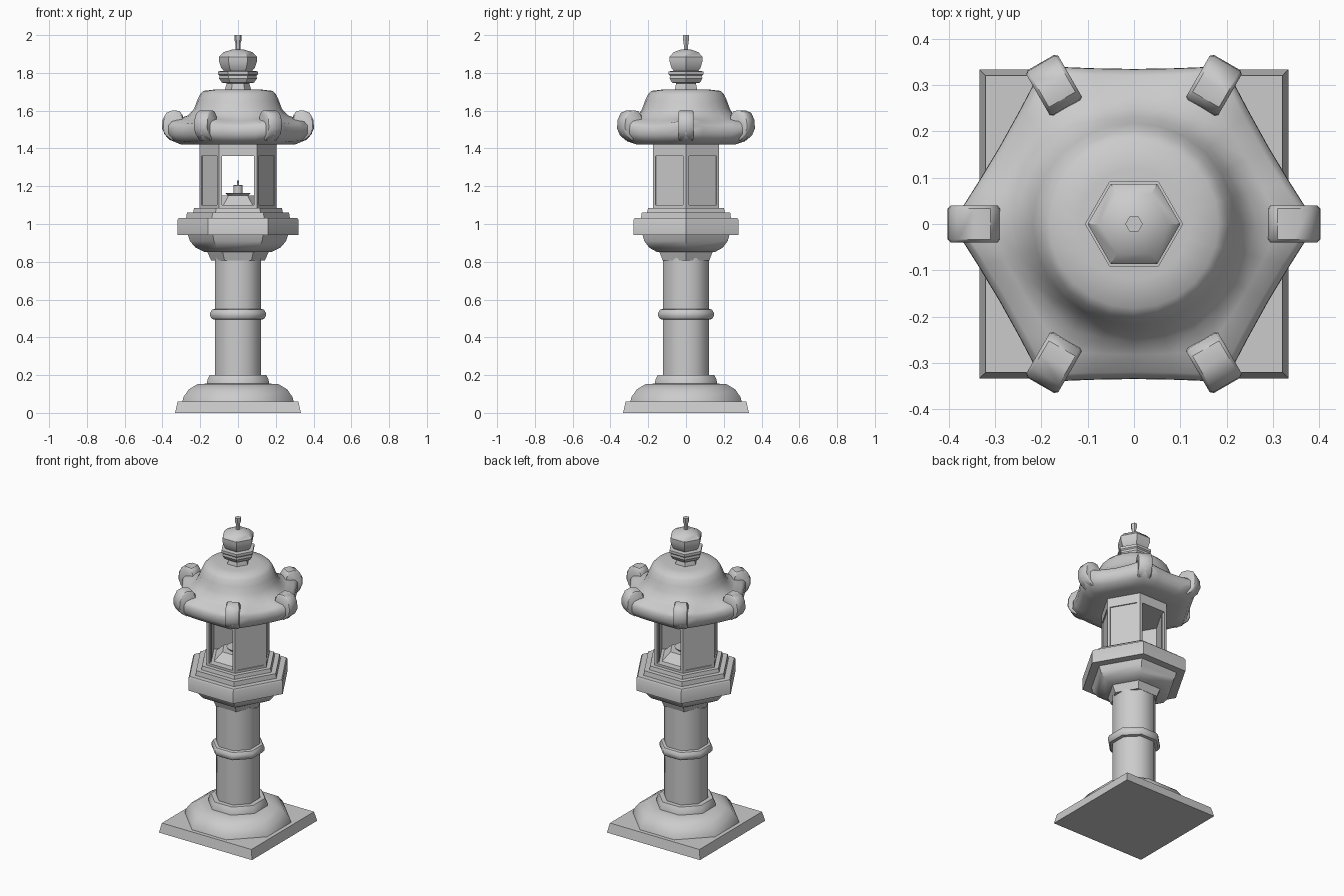
import bpy, math
from math import sin, cos, radians, tau, pi

if "Cube" in bpy.data.objects:
    bpy.data.objects.remove(bpy.data.objects["Cube"])


def make(name, verts, faces, angle=35):
    me = bpy.data.meshes.new(name)
    me.from_pydata(verts, [], faces)
    me.update()
    me.shade_smooth()
    me.set_sharp_from_angle(angle=radians(angle))
    ob = bpy.data.objects.new(name, me)
    bpy.context.collection.objects.link(ob)
    return ob


def loft(name, rings, angle=35):
    """Skin a stack of equal-length rings, bottom to top, with capped ends."""
    n = len(rings[0])
    verts = [p for r in rings for p in r]
    faces = [(k * n + i, k * n + (i + 1) % n, (k + 1) * n + (i + 1) % n, (k + 1) * n + i)
             for k in range(len(rings) - 1) for i in range(n)]
    faces.append(tuple(reversed(range(n))))
    faces.append(tuple(range(len(verts) - n, len(verts))))
    return make(name, verts, faces, angle)


def turned(name, profile, n, flat=False, angle=35):
    """Regular n-sided stack; flat=True turns a face to the front and treats
    the radius as the centre-to-face distance."""
    off = pi / n if flat else 0
    k = 1 / cos(pi / n) if flat else 1
    return loft(name, [[(r * k * cos(off + tau * i / n), r * k * sin(off + tau * i / n), z)
                        for i in range(n)] for r, z in profile], angle)


def prism(name, pts, z0, z1):
    return loft(name, [[(x, y, z) for x, y in pts] for z in (z0, z1)])


# Square foot and octagonal pedestal
turned("foot_plate", [(.333, 0), (.32, .06)], 4, True)
turned("pedestal", [(.296, .055), (.288, .085), (.26, .125), (.215, .152), (.165, .155),
                    (.162, .175), (.15, .2), (.12, .2)], 8, True, 46)
turned("column", [(.122, .19), (.122, .82)], 8, True, 46)
turned("column_ring", [(.12, .493), (.138, .497), (.147, .512), (.147, .53),
                       (.138, .547), (.12, .551)], 8, True, 46)

# Hexagonal platform
turned("column_cap", [(.143, .808), (.165, .858)], 6)
turned("platform_underside", [(.18, .853), (.225, .875), (.255, .91), (.268, .95)], 6)
turned("platform_slab", [(.32, .943), (.32, 1.022), (.312, 1.033)], 6)
turned("platform_step_lower", [(.275, 1.03), (.27, 1.062)], 6)
turned("platform_step_upper", [(.238, 1.06), (.232, 1.085)], 6)

# Fire box: sill, lintel, corner posts, four recessed panels, open front and back
R = .203
turned("firebox_sill", [(R, 1.083), (R, 1.1)], 6)
turned("firebox_lintel", [(R, 1.36), (R, 1.43)], 6)
corner = [(R * cos(tau * i / 6), R * sin(tau * i / 6)) for i in range(6)]


def mix(a, b, t, s=1):
    return ((a[0] + (b[0] - a[0]) * t) * s, (a[1] + (b[1] - a[1]) * t) * s)


for i in range(6):
    p, q, o = corner[i], corner[(i + 1) % 6], corner[i - 1]
    prism(f"corner_post_{i}", [mix(p, o, .085), p, mix(p, q, .085), mix(p, p, 0, .87)], 1.09, 1.37)
    if i not in (1, 4):
        prism(f"wall_panel_{i}", [mix(p, q, 0, .96), mix(q, q, 0, .96),
                                  mix(q, q, 0, .85), mix(p, p, 0, .85)], 1.09, 1.37)

# Lamp inside
turned("lamp_stand", [(.165, 1.09), (.1, 1.15)], 6)
turned("lamp_dish", [(.05, 1.148), (.068, 1.165), (.03, 1.165)], 12)
turned("candle", [(.025, 1.16), (.025, 1.205), (.006, 1.207), (.004, 1.23)], 12)


# Roof: round dome blending into a six-cornered eave with lifted corners
def roof_ring(r, z, hexness, lift=0):
    ring = []
    for i in range(24):
        a = tau * i / 24
        d = (a % (tau / 6)) - pi / 6
        c = (abs(d) / (pi / 6)) ** 2
        hx = cos(pi / 6) / cos(d) - .015 * (1 - c)
        s = r * (1 + (hx - 1) * hexness)
        ring.append((s * cos(a), s * sin(a), z + lift * c))
    return ring


loft("roof", [roof_ring(*a) for a in [
    (.2, 1.42, 1), (.3, 1.42, 1), (.365, 1.437, 1, .01), (.393, 1.47, 1, .01),
    (.392, 1.51, 1, .02), (.375, 1.53, 1, .02), (.315, 1.548, .7, .01), (.265, 1.575, .3),
    (.232, 1.61, 0), (.218, 1.65, 0), (.202, 1.685, 0), (.182, 1.705, 0), (.12, 1.712, 0)]], 50)

# Upturned corner scrolls
scroll = [(.27, 1.44), (.35, 1.443), (.385, 1.47), (.402, 1.505), (.4, 1.55),
          (.38, 1.588), (.345, 1.602), (.31, 1.598), (.292, 1.575), (.285, 1.53)]
for i in range(6):
    a = tau * i / 6
    cx, cz = .34, 1.525
    rings = []
    for w, s in ((.04, .9), (.033, 1), (-.033, 1), (-.04, .9)):
        rings.append([((cx + (r - cx) * s) * cos(a) - w * sin(a),
                       (cx + (r - cx) * s) * sin(a) + w * cos(a),
                       cz + (z - cz) * s) for r, z in scroll])
    loft(f"roof_scroll_{i}", rings, 45)

# Hexagonal finial
turned("finial_collar", [(.072, 1.7), (.06, 1.745), (.085, 1.748), (.1, 1.77), (.098, 1.785),
                         (.106, 1.792), (.106, 1.808), (.08, 1.81)], 6)
turned("finial_bud", [(.07, 1.805), (.088, 1.825), (.1, 1.86), (.1, 1.885), (.075, 1.91),
                      (.025, 1.925)], 6)
turned("finial_spike", [(.013, 1.92), (.014, 1.96), (.019, 1.975), (.019, 2.0)], 6)
